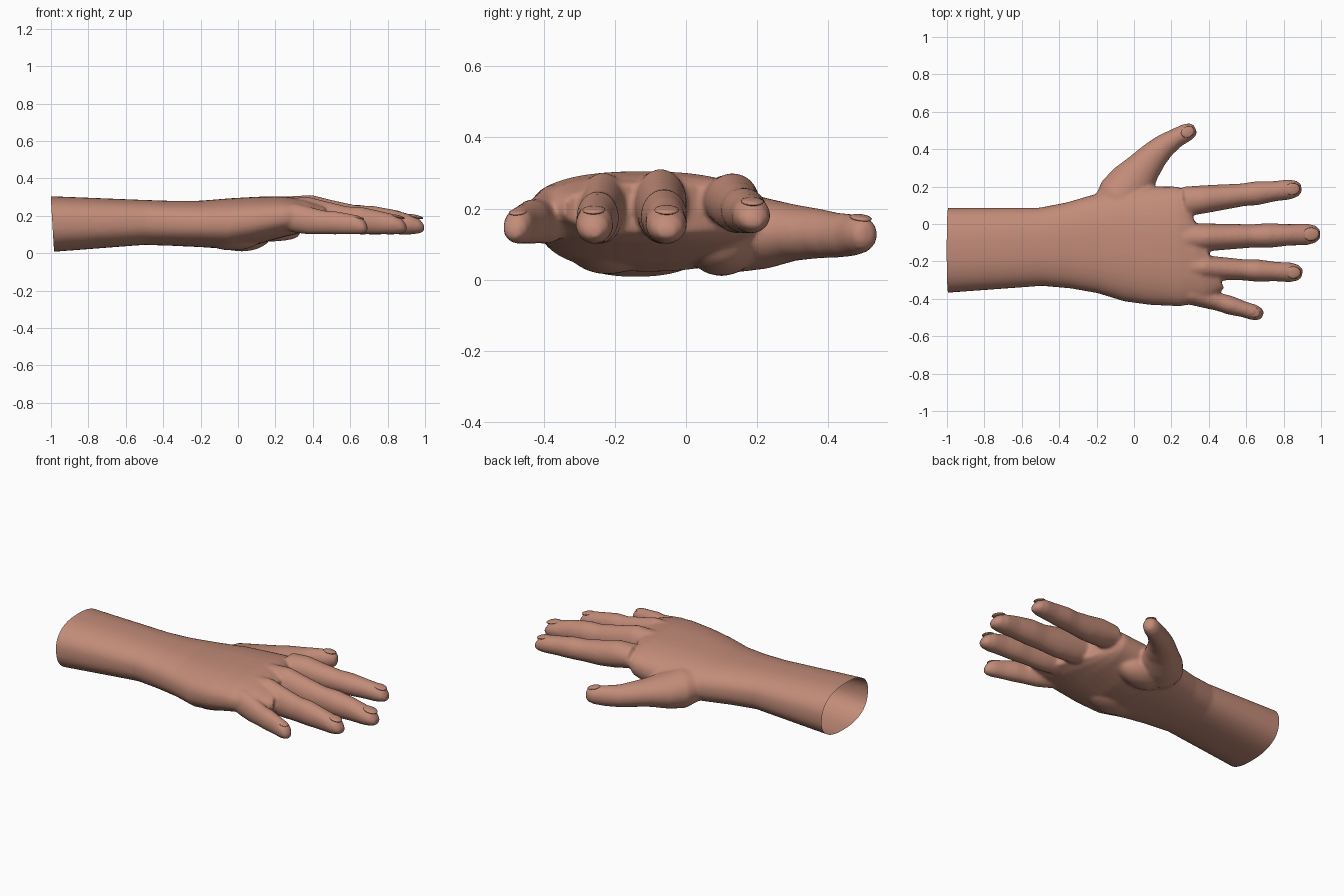
import bpy, bmesh, math
from mathutils import Vector, Matrix

cube = bpy.data.objects.get("Cube")
if cube:
    bpy.data.objects.remove(cube)

skin = bpy.data.materials.new("skin")
skin.use_nodes = True
TONE = (0.54, 0.26, 0.19, 1)
skin.diffuse_color = TONE
skin.node_tree.nodes["Principled BSDF"].inputs["Base Color"].default_value = TONE


def loft(bm, path, power=2.0, sides=24):
    """Closed tube through (x, y, z, half width, half height) stations."""
    rings = []
    for i, (x, y, z, w, h) in enumerate(path):
        a, b = path[max(i - 1, 0)], path[min(i + 1, len(path) - 1)]
        along = Vector((b[0] - a[0], b[1] - a[1], 0)).normalized()
        side = Vector((-along.y, along.x, 0))
        ring = []
        for k in range(sides):
            t = 2 * math.pi * k / sides
            c, s = math.cos(t), math.sin(t)
            u = math.copysign(abs(c) ** (2 / power), c) * w
            v = math.copysign(abs(s) ** (2 / power), s) * h
            ring.append(bm.verts.new(Vector((x, y, z + v)) + side * u))
        rings.append(ring)
    for p, q in zip(rings, rings[1:]):
        for k in range(sides):
            n = (k + 1) % sides
            bm.faces.new((p[k], p[n], q[n], q[k]))
    bm.faces.new(rings[0][::-1])
    bm.faces.new(rings[-1])


def finger_path(base, tip, w0, w1, bottom, tops):
    """Stations from the knuckle to a rounded tip; tops gives the upper profile."""
    a, b = Vector(base), Vector(tip)
    stations = (0, 0.17, 0.32, 0.5, 0.62, 0.77, 0.9, 0.965, 1)
    swell = (1, 1, 0.97, 0.93, 1.03, 0.94, 1, 0.82, 0.45)
    path = []
    for t, s, top in zip(stations, swell, tops):
        p = a.lerp(b, t)
        low = bottom + 0.03 * max(0, 1 - 4 * t)
        mid = (top + low) / 2
        path.append((p.x, p.y, mid, (w0 + (w1 - w0) * t) * s, (top - low) / 2 * min(s + 0.05, 1)))
    return path


bm = bmesh.new()

# Forearm, wrist and palm
loft(bm, [(-1.05, -0.142, 0.155, 0.229, 0.152), (-0.5, -0.122, 0.165, 0.209, 0.12),
          (-0.35, -0.115, 0.16, 0.23, 0.12), (-0.2, -0.105, 0.157, 0.265, 0.124),
          (-0.04, -0.108, 0.158, 0.306, 0.136), (0.1, -0.116, 0.174, 0.317, 0.128),
          (0.24, -0.12, 0.195, 0.32, 0.11), (0.32, -0.112, 0.2, 0.31, 0.093),
          (0.37, -0.09, 0.2, 0.28, 0.07)], power=2.4, sides=40)

# Four fingers
FINGERS = {
    "index": ((0.27, 0.12), (0.895, 0.192), 0.08, 0.051, 0.13,
              (0.295, 0.3, 0.28, 0.262, 0.258, 0.245, 0.232, 0.215, 0.195)),
    "middle": ((0.27, -0.075), (0.995, -0.053), 0.078, 0.056, 0.1,
               (0.305, 0.312, 0.285, 0.258, 0.254, 0.235, 0.208, 0.19, 0.17)),
    "ring": ((0.27, -0.228), (0.9, -0.262), 0.07, 0.051, 0.1,
             (0.295, 0.302, 0.278, 0.252, 0.248, 0.228, 0.208, 0.19, 0.17)),
    "little": ((0.23, -0.35), (0.69, -0.487), 0.064, 0.04, 0.1,
               (0.265, 0.268, 0.25, 0.23, 0.226, 0.214, 0.202, 0.185, 0.165)),
}
for spec in FINGERS.values():
    loft(bm, finger_path(*spec))

# Thumb with its fleshy base
loft(bm, [(-0.14, 0.06, 0.15, 0.1, 0.09), (-0.07, 0.14, 0.135, 0.135, 0.115),
          (-0.01, 0.22, 0.13, 0.125, 0.1), (0.05, 0.3, 0.132, 0.095, 0.08),
          (0.11, 0.37, 0.13, 0.077, 0.07), (0.165, 0.42, 0.125, 0.064, 0.064),
          (0.23, 0.463, 0.125, 0.052, 0.06), (0.285, 0.491, 0.127, 0.048, 0.054),
          (0.315, 0.505, 0.127, 0.038, 0.042), (0.328, 0.511, 0.127, 0.02, 0.024)])

# Pads at the heel of the palm
for x, y, z, sx, sy, sz in ((0.02, 0.1, 0.1, 0.16, 0.1, 0.09), (-0.03, -0.22, 0.1, 0.17, 0.12, 0.085)):
    bmesh.ops.create_uvsphere(bm, u_segments=24, v_segments=12, radius=1,
                              matrix=Matrix.Translation((x, y, z)) @ Matrix.Diagonal((sx, sy, sz, 1)))

bmesh.ops.recalc_face_normals(bm, faces=bm.faces)
mesh = bpy.data.meshes.new("hand")
bm.to_mesh(mesh)
bm.free()
hand = bpy.data.objects.new("hand", mesh)
bpy.context.collection.objects.link(hand)

# Fuse the parts into one skin and soften the joins
fuse = hand.modifiers.new("fuse", "REMESH")
fuse.mode = "VOXEL"
fuse.voxel_size = 0.01
soften = hand.modifiers.new("soften", "SMOOTH")
soften.factor = 0.5
soften.iterations = 5
graph = bpy.context.evaluated_depsgraph_get()
fused = bpy.data.meshes.new_from_object(hand.evaluated_get(graph))
hand.modifiers.clear()

# Cut the forearm open with a slightly slanted rim
bm = bmesh.new()
bm.from_mesh(fused)
bmesh.ops.bisect_plane(bm, geom=bm.verts[:] + bm.edges[:] + bm.faces[:],
                       plane_co=(-0.995, 0, 0.2), plane_no=(-1, 0, -0.06), clear_outer=True)
bm.to_mesh(fused)
bm.free()
hand.data = fused
fused.materials.clear()
fused.materials.append(skin)
for poly in fused.polygons:
    poly.use_smooth = True


def add_nail(name, tip, yaw, pitch, size):
    """Thin rounded plate lying on the upper side of a fingertip."""
    nm = bmesh.new()
    place = (Matrix.Translation(tip) @ Matrix.Rotation(yaw, 4, "Z") @ Matrix.Rotation(pitch, 4, "Y")
             @ Matrix.Diagonal((size * 1.25, size, size * 0.28, 1)))
    bmesh.ops.create_uvsphere(nm, u_segments=16, v_segments=8, radius=1, matrix=place)
    data = bpy.data.meshes.new(name)
    nm.to_mesh(data)
    nm.free()
    data.materials.append(skin)
    for poly in data.polygons:
        poly.use_smooth = True
    bpy.context.collection.objects.link(bpy.data.objects.new(name, data))


# Nails
for name, (base, tip, w0, w1, bottom, tops) in FINGERS.items():
    d = (Vector(tip) - Vector(base)).normalized()
    spot = Vector(tip) - d * 0.048
    add_nail(name + "_nail", (spot.x, spot.y, tops[6] - 0.012), math.atan2(d.y, d.x), 0.22, w1 * 0.64)
add_nail("thumb_nail", (0.287, 0.492, 0.174), 0.45, 0.2, 0.03)
